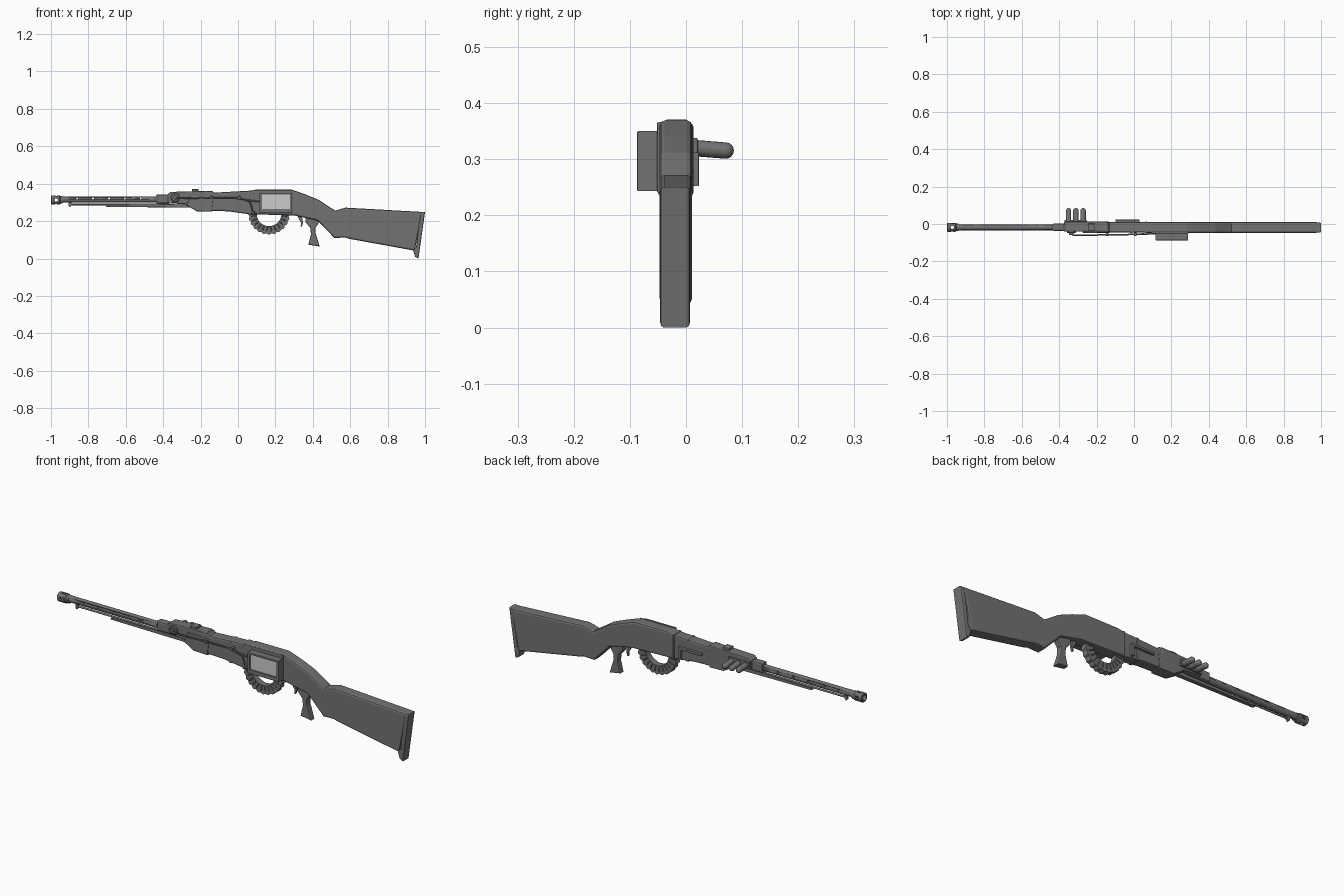
import bpy, bmesh, math
from mathutils import Vector

YC = -0.018  # centre plane of the body


def material(name, v):
    m = bpy.data.materials.new(name)
    m.diffuse_color = (v, v, v, 1)
    return m


DARK = material('dark_grey', 0.17)
PALE = material('pale_grey', 0.55)


def finish(bm, name, smooth=False):
    bmesh.ops.recalc_face_normals(bm, faces=bm.faces)
    me = bpy.data.meshes.new(name)
    bm.to_mesh(me)
    bm.free()
    me.materials.append(DARK)
    ob = bpy.data.objects.new(name, me)
    bpy.context.collection.objects.link(ob)
    bpy.context.view_layer.objects.active = ob
    if smooth:
        bpy.ops.object.select_all(action='DESELECT')
        ob.select_set(True)
        bpy.ops.object.shade_smooth_by_angle(angle=math.radians(35))
    return ob


def slab(name, pts, y0, y1, bevel=0.0):
    """Side profile (x, z) extruded from y0 to y1, side edges chamfered."""
    bm = bmesh.new()
    face = bm.faces.new([bm.verts.new((x, y0, z)) for x, z in pts])
    ext = bmesh.ops.extrude_face_region(bm, geom=[face])
    for v in ext['geom']:
        if isinstance(v, bmesh.types.BMVert):
            v.co.y = y1
    bmesh.ops.recalc_face_normals(bm, faces=bm.faces)
    if bevel:
        edges = [e for e in bm.edges if abs(e.verts[0].co.y - e.verts[1].co.y) < 1e-6]
        bmesh.ops.bevel(bm, geom=edges, offset=bevel, segments=2, profile=0.5,
                        affect='EDGES', clamp_overlap=True)
    return finish(bm, name)


def box(name, x0, x1, y0, y1, z0, z1, bevel=0.0):
    return slab(name, [(x0, z0), (x1, z0), (x1, z1), (x0, z1)], y0, y1, bevel)


def lathe(name, start, direction, rings, n=16):
    """Rings of (distance, radius) along a direction, ends closed."""
    d = Vector(direction).normalized()
    u = d.orthogonal().normalized()
    w = d.cross(u)
    bm = bmesh.new()
    loops = []
    for t, r in rings:
        loops.append([bm.verts.new(Vector(start) + d * t + r * (
            u * math.cos(2 * math.pi * i / n) + w * math.sin(2 * math.pi * i / n))) for i in range(n)])
    for a, b in zip(loops, loops[1:]):
        for i in range(n):
            bm.faces.new((a[i], a[(i + 1) % n], b[(i + 1) % n], b[i]))
    bm.faces.new(loops[0])
    bm.faces.new(loops[-1])
    return finish(bm, name, True)


def pipe(name, pts, r):
    cu = bpy.data.curves.new(name, 'CURVE')
    cu.dimensions = '3D'
    cu.bevel_depth = r
    cu.bevel_resolution = 2
    cu.use_fill_caps = True
    cu.materials.append(DARK)
    sp = cu.splines.new('POLY')
    sp.points.add(len(pts) - 1)
    for p, co in zip(sp.points, pts):
        p.co = (*co, 1)
    ob = bpy.data.objects.new(name, cu)
    bpy.context.collection.objects.link(ob)
    return ob


def cut(ob, cutters):
    bpy.context.view_layer.objects.active = ob
    for c in cutters:
        c.hide_render = True
        m = ob.modifiers.new('cut', 'BOOLEAN')
        m.operation = 'DIFFERENCE'
        m.solver = 'EXACT'
        m.object = c
        bpy.ops.object.modifier_apply(modifier=m.name)
        bpy.data.objects.remove(c)


# Rear body and shoulder stock in one sweep, plus the butt plate
slab('stock', [(0.06, 0.362), (0.10, 0.369), (0.285, 0.369), (0.36, 0.343), (0.435, 0.312),
               (0.49, 0.275), (0.52, 0.256), (0.575, 0.272), (0.985, 0.249), (0.945, 0.042),
               (0.596, 0.105), (0.575, 0.112), (0.515, 0.11), (0.425, 0.203), (0.30, 0.23),
               (0.06, 0.237)], -0.047, 0.011, 0.009)
slab('butt_plate', [(0.975, 0.249), (1.0, 0.25), (0.965, 0.0), (0.947, 0.009), (0.936, 0.043),
                    (0.952, 0.06)], -0.046, 0.007, 0.006)

# Middle body with side panels and bands
slab('receiver', [(-0.20, 0.358), (-0.14, 0.362), (-0.13, 0.352), (0.07, 0.363), (0.07, 0.235),
                  (-0.05, 0.252), (-0.14, 0.255), (-0.20, 0.275)], -0.046, 0.010, 0.008)
slab('lower_cowl', [(-0.275, 0.285), (-0.22, 0.252), (-0.14, 0.250), (-0.13, 0.335),
                    (-0.255, 0.335)], -0.049, 0.013, 0.005)
for i, (x, z0, z1) in enumerate(((-0.02, 0.245, 0.359), (0.058, 0.234, 0.364))):
    box(f'body_band_{i}', x, x + 0.014, -0.049, 0.013, z0, z1, 0.006)
box('side_rail', -0.10, 0.03, 0.008, 0.023, 0.300, 0.312, 0.002)
box('side_rail_post', 0.015, 0.03, 0.008, 0.023, 0.252, 0.305, 0.002)

# Front block with top lug and side dial
slab('front_block', [(-0.375, 0.30), (-0.375, 0.345), (-0.36, 0.356), (-0.15, 0.362), (-0.15, 0.29),
                     (-0.27, 0.29)], -0.041, 0.013, 0.005)
box('top_lug', -0.245, -0.21, -0.036, 0.002, 0.352, 0.371, 0.003)
box('barrel_collar', -0.435, -0.37, -0.037, 0.003, 0.294, 0.343, 0.008)
lathe('side_dial', (-0.335, -0.036, 0.326), (0, -1, 0), [(0, 0.024), (0.010, 0.024), (0.013, 0.02),
                                                    (0.013, 0.012), (0.022, 0.012)], 20)

# Three round-ended side canisters
for i in range(3):
    R = 0.0145
    rings = [(0, R), (0.071, R)] + [(0.071 + R * math.sin(a), R * math.cos(a) + 1e-4)
                                    for a in (math.radians(k) for k in (22, 45, 67, 85))]
    lathe(f'canister_{i}', (-0.35 + 0.039 * i, 0.0, 0.321), (0, 1, -0.08), rings)
box('canister_mount', -0.372, -0.252, 0.008, 0.021, 0.303, 0.338, 0.003)

# Perforated barrel
BZ = 0.316
barrel = lathe('barrel', (-0.96, YC, BZ), (1, 0, 0), [(0, 0.0165), (0.70, 0.0165)], 24)
cut(barrel, [lathe('hole', (-0.86 + 0.085 * k, -0.1, BZ + 0.005), (0, 1, 0), [(0, 0.005), (0.2, 0.005)], 10)
             for k in range(6)])
# Muzzle collar with an open bore and cross ports
muzzle = lathe('muzzle', (-1.0, YC, 0.313), (1, 0, 0),
               [(0, 0.021), (0.003, 0.024), (0.046, 0.024), (0.05, 0.02), (0.062, 0.02)], 24)
cut(muzzle, [lathe('bore', (-1.05, YC, 0.313), (1, 0, 0), [(0, 0.014), (0.09, 0.014)], 20),
             lathe('port_y', (-0.972, -0.1, 0.313), (0, 1, 0), [(0, 0.009), (0.2, 0.009)], 14),
             lathe('port_z', (-0.972, YC, 0.25), (0, 0, 1), [(0, 0.009), (0.15, 0.009)], 14)])

# Rod and guide under the barrel
lathe('under_rod', (-0.905, YC, 0.289), (1, 0, 0), [(0, 0.005), (0.66, 0.005)], 12)
slab('rod_hook', [(-0.905, 0.30), (-0.89, 0.30), (-0.89, 0.284), (-0.898, 0.274), (-0.905, 0.28)],
     -0.024, -0.012)
slab('under_guide', [(-0.705, 0.276), (-0.70, 0.287), (-0.25, 0.292), (-0.25, 0.272)], -0.029, -0.007, 0.003)

# Thin tubes along the front side
pipe('side_tube', [(-0.335, -0.045, 0.322), (-0.33, -0.057, 0.322), (-0.315, -0.061, 0.321),
                   (-0.15, -0.058, 0.325), (-0.02, -0.056, 0.325), (0.05, -0.054, 0.312),
                   (0.085, -0.053, 0.308), (0.12, -0.053, 0.305)], 0.004)
pipe('drop_tube', [(0.04, -0.052, 0.312), (0.062, -0.054, 0.305), (0.07, -0.054, 0.285),
                   (0.078, -0.052, 0.255), (0.10, -0.046, 0.24)], 0.004)
for i, x in enumerate((-0.15, 0.0)):
    box(f'tube_clip_{i}', x, x + 0.014, -0.063, -0.044, 0.317, 0.333, 0.002)

# Side box: framed housing with a recessed pale panel
box('side_backing', 0.095, 0.292, -0.052, -0.04, 0.24, 0.366, 0.003)
housing = box('side_box', 0.115, 0.29, -0.087, -0.045, 0.243, 0.35, 0.002)
cut(housing, [box('window', 0.127, 0.278, -0.12, -0.079, 0.263, 0.342)])
panel = box('side_panel', 0.128, 0.277, -0.081, -0.076, 0.264, 0.341)
panel.data.materials[0] = PALE

# Scalloped ring with radial rounds
CX, CZ, N = 0.166, 0.239, 24
lobes = [(CX + r * math.cos(a), CZ + r * math.sin(a)) for r, a in
         ((0.109 + 0.003 * math.cos(2 * math.pi * k / 8), 2 * math.pi * k / (N * 8)) for k in range(N * 8))]
ring = slab('ring', lobes, -0.034, -0.002)
cut(ring, [lathe('ring_hole', (CX, -0.1, CZ), (0, 1, 0), [(0, 0.066), (0.2, 0.066)], 48)])
for k in range(N // 2):
    a = -math.pi * (k + 0.5) / (N // 2)
    d = Vector((math.cos(a), 0, math.sin(a)))
    for side, y in (('front', -0.034), ('back', -0.002)):
        lathe(f'round_{side}_{k}', Vector((CX, y, CZ)) + d * 0.066, d, [(0, 0.002), (0.008, 0.004), (0.03, 0.004)], 8)

# Grip and trigger
slab('grip', [(0.36, 0.225), (0.425, 0.208), (0.432, 0.19), (0.414, 0.165), (0.415, 0.135),
              (0.437, 0.064), (0.376, 0.074), (0.39, 0.13), (0.386, 0.165), (0.36, 0.195)],
     -0.035, -0.001, 0.006)
slab('trigger', [(0.318, 0.23), (0.342, 0.225), (0.348, 0.195), (0.342, 0.172), (0.335, 0.172),
                 (0.338, 0.192), (0.328, 0.205)], -0.024, -0.012, 0.001)
